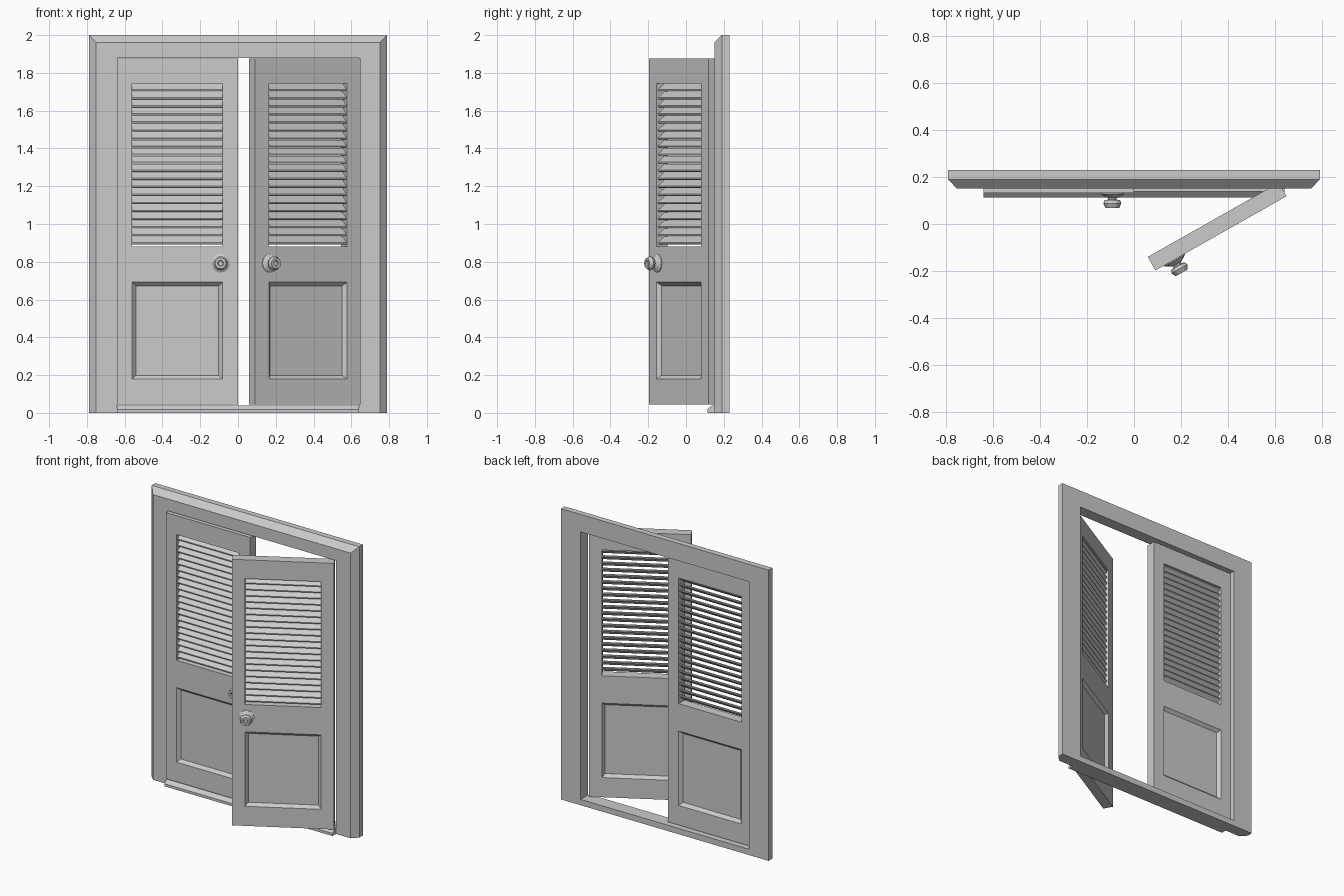
import bpy, bmesh, math
from mathutils import Matrix, Vector

if "Cube" in bpy.data.objects:
    bpy.data.objects.remove(bpy.data.objects["Cube"])


def finish(bm, name, matrix=Matrix()):
    bmesh.ops.remove_doubles(bm, verts=bm.verts, dist=1e-5)
    bmesh.ops.recalc_face_normals(bm, faces=bm.faces)
    me = bpy.data.meshes.new(name)
    bm.to_mesh(me)
    bm.free()
    ob = bpy.data.objects.new(name, me)
    bpy.context.collection.objects.link(ob)
    ob.matrix_world = matrix
    return ob


def loft(bm, rings, cap=True):
    """Skin closed rings of points, capping both ends."""
    vs = [[bm.verts.new(p) for p in r] for r in rings]
    n = len(vs[0])
    for a, b in zip(vs, vs[1:]):
        for i in range(n):
            j = (i + 1) % n
            bm.faces.new((a[i], a[j], b[j], b[i]))
    if cap:
        bm.faces.new(vs[0])
        bm.faces.new(vs[-1])


# Door frame: mitred casing, (half width, top, y) of each profile corner
bm = bmesh.new()
profile = [(0.79, 2.0, 0.23), (0.79, 2.0, 0.19), (0.752, 1.962, 0.15),
           (0.64, 1.88, 0.15), (0.64, 1.88, 0.23)]
loft(bm, [[(-w, y, 0) for w, t, y in profile],
          [(-w, y, t) for w, t, y in profile],
          [(w, y, t) for w, t, y in profile],
          [(w, y, 0) for w, t, y in profile]])
finish(bm, "door_frame")

# Threshold sill with sloped nose
bm = bmesh.new()
sill = [(0.113, 0), (0.113, 0.018), (0.137, 0.04), (0.23, 0.04), (0.23, 0)]
loft(bm, [[(x, y, z) for y, z in sill] for x in (-0.64, 0.64)])
finish(bm, "sill")

THICK = 0.066
XS = [0, 0.083, 0.56, 0.64]
ZS = [0.045, 0.18, 0.692, 0.88, 1.745, 1.875]


def make_door(side, s, matrix):
    # Door leaf: grid without the louvre cell, thickened, panels sunk both sides
    bm = bmesh.new()
    v = [[bm.verts.new((s * x, 0, z)) for z in ZS] for x in XS]
    for i in range(3):
        for k in range(5):
            if (i, k) != (1, 3):
                bm.faces.new((v[i][k], v[i + 1][k], v[i + 1][k + 1], v[i][k + 1]))
    ext = bmesh.ops.extrude_face_region(bm, geom=bm.faces[:])
    bmesh.ops.translate(bm, vec=(0, THICK, 0),
                        verts=[g for g in ext["geom"] if isinstance(g, bmesh.types.BMVert)])
    bmesh.ops.recalc_face_normals(bm, faces=bm.faces)
    mid = Vector((s * (XS[1] + XS[2]) / 2, 0, (ZS[1] + ZS[2]) / 2))
    panels = []
    for f in bm.faces:
        c = f.calc_center_median()
        if abs(f.normal.y) > 0.9 and abs(c.x - mid.x) < 0.01 and abs(c.z - mid.z) < 0.01:
            panels.append(f)
    bmesh.ops.inset_individual(bm, faces=panels, thickness=0.027, depth=-0.02)
    finish(bm, side + "_door", matrix)

    # Louvre slats, front edge low
    bm = bmesh.new()
    count = 20
    pitch = (ZS[4] - ZS[3]) / count
    tilt = Matrix.Rotation(math.radians(40), 2)
    shape = [(-0.029, 0), (-0.025, -0.006), (0.025, -0.006),
             (0.029, 0), (0.025, 0.006), (-0.025, 0.006)]
    shape = [tilt @ Vector(p) for p in shape]
    for i in range(count):
        zc = ZS[3] + 0.012 + (i + 0.5) * (pitch - 0.0006)
        loft(bm, [[(s * x, THICK / 2 + p.x, zc + p.y) for p in shape]
                  for x in (XS[1] - 0.002, XS[2] + 0.002)])
    finish(bm, side + "_slats", matrix)

    # Turned knob with rosette: (radius, distance from door face)
    bm = bmesh.new()
    prof = [(0.05, 0), (0.05, 0.004), (0.027, 0.018), (0.018, 0.022), (0.018, 0.028),
            (0.033, 0.031), (0.038, 0.045), (0.029, 0.064), (0.016, 0.064), (0.012, 0.057)]
    n = 12
    loft(bm, [[(s * 0.092 + r * math.cos(2 * math.pi * k / n), -d,
                0.792 + r * math.sin(2 * math.pi * k / n)) for k in range(n)]
              for r, d in prof])
    finish(bm, side + "_knob", matrix)


# Left door closed, right door swung open about its hinge corner
make_door("left", -1, Matrix.Translation((0, 0.132, 0)))
make_door("right", 1, Matrix.Translation((0.648, 0.118, 0))
          @ Matrix.Rotation(math.radians(29.5), 4, 'Z')
          @ Matrix.Translation((-0.64, 0, 0)))
